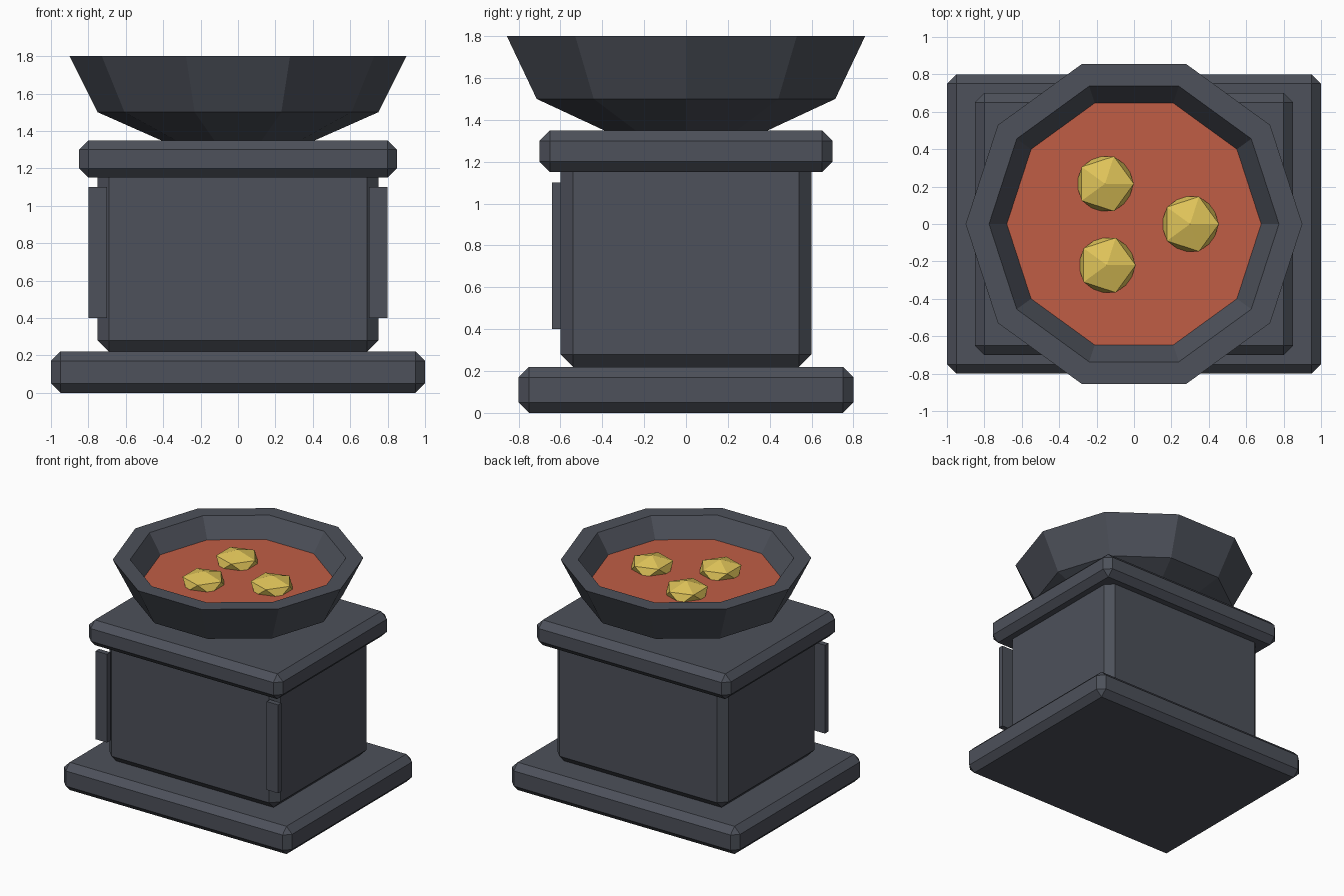
import bpy, bmesh, math
from mathutils import Matrix

if "Cube" in bpy.data.objects:
    bpy.data.objects.remove(bpy.data.objects["Cube"])


def material(name, rgb):
    m = bpy.data.materials.new(name)
    m.diffuse_color = (*rgb, 1.0)
    m.use_nodes = True
    m.node_tree.nodes["Principled BSDF"].inputs["Base Color"].default_value = m.diffuse_color
    return m


STONE = material("dark_stone", (0.074, 0.082, 0.103))
EMBER = material("ember_red", (0.53, 0.11, 0.06))
GOLD = material("gold", (0.74, 0.55, 0.10))


def finish(name, bm, mat):
    bmesh.ops.recalc_face_normals(bm, faces=bm.faces)
    me = bpy.data.meshes.new(name)
    bm.to_mesh(me)
    bm.free()
    me.materials.append(mat)
    ob = bpy.data.objects.new(name, me)
    bpy.context.collection.objects.link(ob)
    return ob


def box(name, lo, hi, bevel=0.0):
    """Box between two corners, with optional one-segment chamfer."""
    bm = bmesh.new()
    size = [b - a for a, b in zip(lo, hi)]
    mid = [(a + b) / 2 for a, b in zip(lo, hi)]
    bmesh.ops.create_cube(bm, size=1, matrix=Matrix.Translation(mid) @ Matrix.Diagonal((*size, 1)))
    if bevel:
        bmesh.ops.bevel(bm, geom=bm.edges[:], offset=bevel, segments=1,
                        profile=0.5, affect='EDGES')
    return finish(name, bm, STONE)


def lathe(name, profile, sides, mat):
    """Revolve (radius, z) points and close both ends."""
    bm = bmesh.new()
    rings = [[bm.verts.new((r * math.cos(math.tau * i / sides),
                            r * math.sin(math.tau * i / sides), z))
              for i in range(sides)] for r, z in profile]
    for a, b in zip(rings, rings[1:]):
        for i in range(sides):
            j = (i + 1) % sides
            bm.faces.new((a[i], a[j], b[j], b[i]))
    bm.faces.new(rings[0][::-1])
    bm.faces.new(rings[-1])
    return finish(name, bm, mat)


# Pedestal
box("base_slab", (-1, -0.8, 0), (1, 0.8, 0.22), 0.05)
box("pedestal_body", (-0.75, -0.6, 0.22), (0.75, 0.6, 1.22), 0.06)
box("top_slab", (-0.85, -0.7, 1.15), (0.85, 0.7, 1.35), 0.05)

# Thin strips at the two front corners
for side, x in (("left", -0.75), ("right", 0.75)):
    box(f"corner_strip_{side}", (x - 0.05, -0.64, 0.4), (x + 0.05, -0.598, 1.1))

# Ten-sided bowl and its glowing filling
lathe("bowl", [(0.4, 1.345), (0.75, 1.5), (0.9, 1.8), (0.775, 1.8),
               (0.68, 1.65), (0.66, 1.61)], 10, STONE)
lathe("ember_bed", [(0.665, 1.62), (0.68, 1.65)], 10, EMBER)

# Gold nuggets
for n, (x, y, turn) in enumerate([(0.3, 0, 0), (-0.155, 0.215, 0), (-0.145, -0.22, 0)], 1):
    bm = bmesh.new()
    bmesh.ops.create_icosphere(
        bm, subdivisions=1, radius=1,
        matrix=Matrix.Translation((x, y, 1.665)) @ Matrix.Rotation(turn, 4, 'Z')
        @ Matrix.Diagonal((0.172, 0.172, 0.085, 1)))
    finish(f"gold_nugget_{n}", bm, GOLD)
